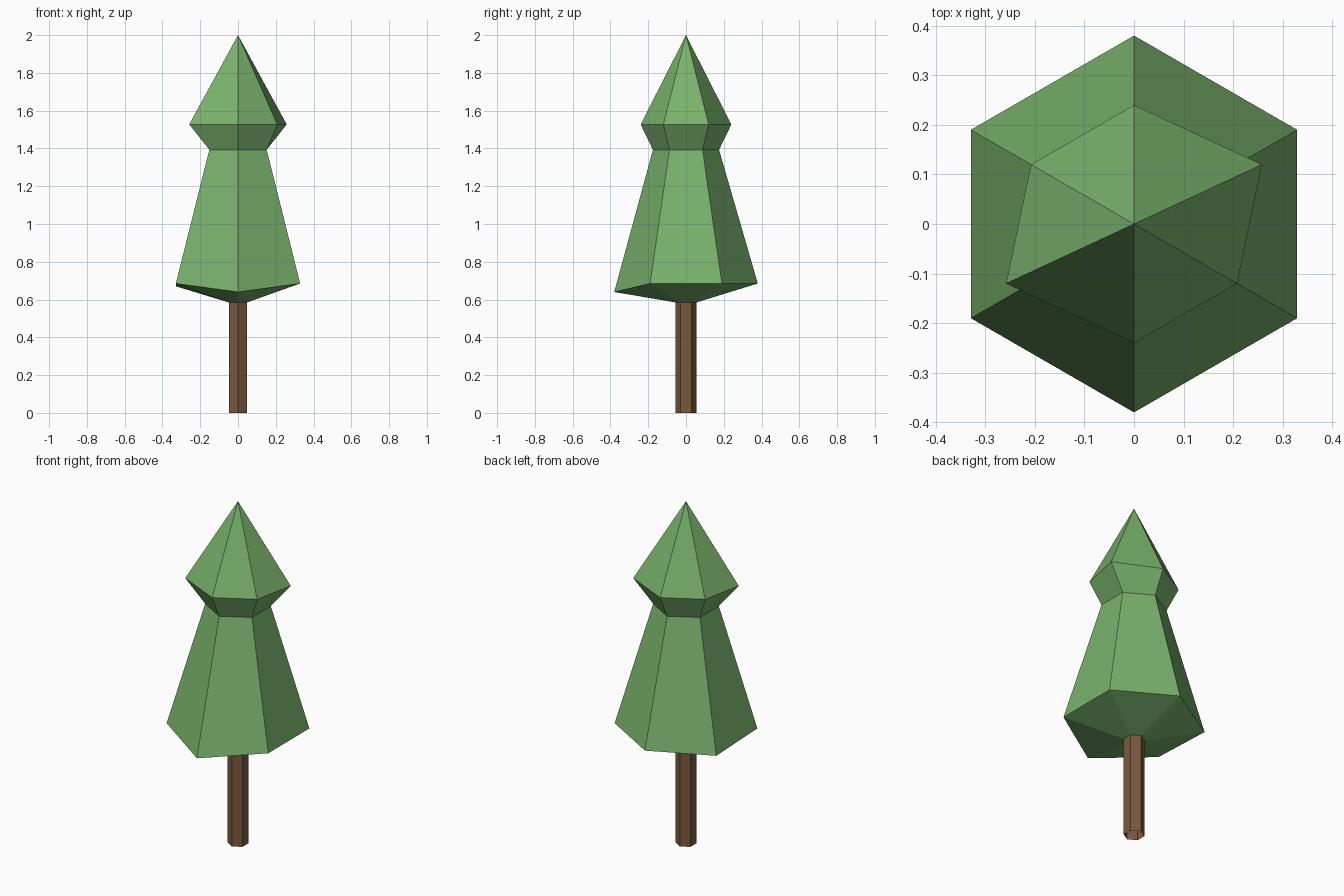
import bpy
import bmesh
import math

if "Cube" in bpy.data.objects:
    bpy.data.objects.remove(bpy.data.objects["Cube"])


def material(name, rgb):
    m = bpy.data.materials.new(name)
    m.diffuse_color = (*rgb, 1.0)
    m.use_nodes = True
    m.node_tree.nodes["Principled BSDF"].inputs["Base Color"].default_value = m.diffuse_color
    return m


def hexagon(radius, z):
    """Six points with corners on the y axis, starting at the front."""
    return [[radius * math.cos(math.radians(60 * i - 90)),
             radius * math.sin(math.radians(60 * i - 90)), z] for i in range(6)]


def loft(name, rings, mat, tip=None):
    """Join rings of points with quads, optionally closing to a tip."""
    bm = bmesh.new()
    loops = [[bm.verts.new(p) for p in ring] for ring in rings]
    for low, high in zip(loops, loops[1:]):
        for i in range(6):
            j = (i + 1) % 6
            bm.faces.new((low[i], low[j], high[j], high[i]))
    if tip:
        top = bm.verts.new(tip)
        for i in range(6):
            bm.faces.new((loops[-1][i], loops[-1][(i + 1) % 6], top))
    mesh = bpy.data.meshes.new(name)
    bm.to_mesh(mesh)
    bm.free()
    mesh.materials.append(mat)
    obj = bpy.data.objects.new(name, mesh)
    bpy.context.collection.objects.link(obj)
    return obj


green = material("leaf green", (0.19, 0.44, 0.15))
brown = material("bark brown", (0.195, 0.102, 0.048))

# Trunk: open hexagonal tube
loft("trunk", [hexagon(0.056, 0.0), hexagon(0.056, 0.585)], brown)

# Lower skirt rim, drooping at the front and slightly at the back left
skirt = hexagon(0.38, 0.685)
skirt[0][2] = 0.64
skirt[4][2] = 0.67

# Upper rim, with two opposite corners pushed outward in x
crown = hexagon(0.24, 1.527)
crown[2][0] = 0.258
crown[5][0] = -0.258

# Foliage: underside, skirt, neck, upper rim and pointed top
loft("foliage", [hexagon(0.056, 0.585), skirt, hexagon(0.175, 1.393), crown],
     green, tip=(0, 0, 2.0))
